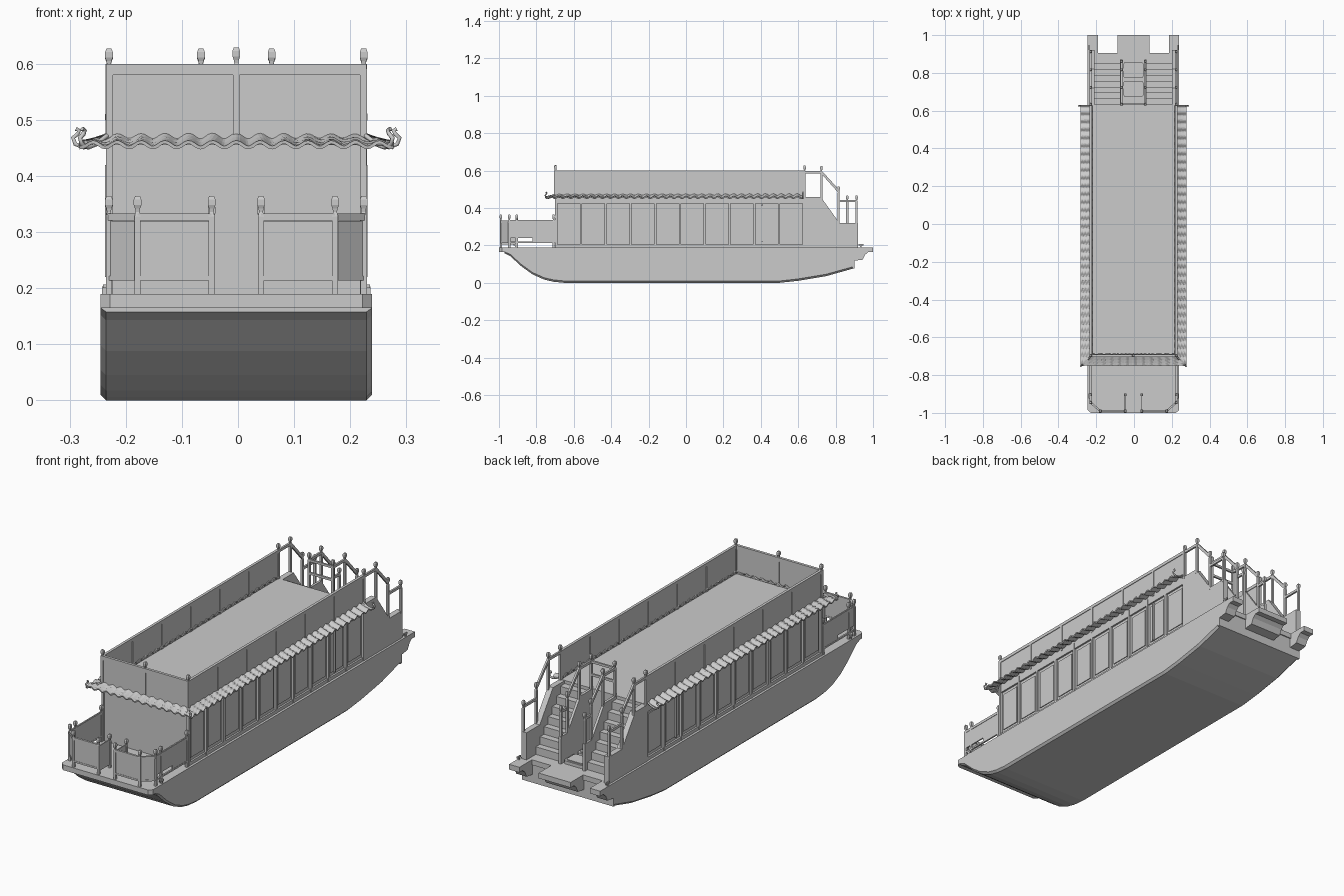
import bpy, bmesh, math
from mathutils import Vector, Matrix

if "Cube" in bpy.data.objects:
    bpy.data.objects.remove(bpy.data.objects["Cube"])

CX = -0.003          # the boat sits slightly off the x axis
parts = {}


def bm_of(name):
    return parts.setdefault(name, bmesh.new())


def loft(name, rings):
    bm = bm_of(name)
    vs = [[bm.verts.new(p) for p in r] for r in rings]
    n = len(vs[0])
    for a, b in zip(vs, vs[1:]):
        for i in range(n):
            bm.faces.new((a[i], a[(i + 1) % n], b[(i + 1) % n], b[i]))
    bm.faces.new(vs[0][::-1])
    bm.faces.new(vs[-1])


def extrude(name, pts, axis, a, b):
    put = (lambda p, t: (t, p[0], p[1])) if axis == 'x' else (lambda p, t: (p[0], p[1], t))
    loft(name, [[put(p, t) for p in pts] for t in (a, b)])


def box(name, x0, x1, y0, y1, z0, z1):
    extrude(name, [(x0, y0), (x1, y0), (x1, y1), (x0, y1)], 'z', z0, z1)


def beam(name, p, q, w, h):
    p, q = Vector(p), Vector(q)
    d = q - p
    m = Matrix.Translation((p + q) / 2) @ d.to_track_quat('Y', 'Z').to_matrix().to_4x4()
    bmesh.ops.create_cube(bm_of(name), size=1, matrix=m @ Matrix.Diagonal((w, d.length, h, 1)))


def post(name, x, y, z0, z1):
    prof = [(.0055, z0), (.0055, z1 - .036), (.0035, z1 - .028), (.0045, z1 - .022),
            (.0068, z1 - .016), (.0068, z1 - .006), (.0045, z1)]
    loft(name, [[(x + i * r, y + j * r, z) for i, j in ((-1, -1), (1, -1), (1, 1), (-1, 1))]
                for r, z in prof])


# Hull: lofted sections with a chamfered bilge
keel = [(-.97, .158), (-.94, .143), (-.88, .088), (-.82, .045), (-.76, .018), (-.71, .006),
        (-.65, 0), (.5, 0), (.6, .011), (.75, .036), (.9, .078)]
W, ch, top = .242, .010, .166
loft("hull", [[(-W, y, top), (-W, y, min(z + ch, .165)), (ch - W, y, z), (W - ch, y, z),
               (W, y, min(z + ch, .165)), (W, y, top)] for y, z in keel])
stern = [(.89, .076), (.9, .078), (.9, .118), (.945, .124), (.958, .15), (.975, .166), (.89, .166)]
for x0, x1 in ((-W, -.187), (-.085, .085), (.187, W)):
    extrude("stern_step", stern, 'x', x0, x1)

# Deck plate with two boarding slots at the stern
half = [(.225, -1), (.242, -.985), (.242, 1), (.187, 1), (.187, .905), (.085, .905), (.085, 1)]
extrude("deck", half + [(-x, y) for x, y in reversed(half)], 'z', .165, .19)

# Cabin body, upper deck and wall framing
box("cabin", -.222, .222, -.695, .63, .19, .452)
box("upper_deck", -.228, .228, -.695, .632, .45, .462)
for s in (-1, 1):
    for i in range(11):
        y = -.694 + i * .1323
        box("cabin_frame", s * .22, s * .232, y - .006, y + .006, .19, .455)
    for z0, z1 in ((.19, .206), (.425, .455)):
        box("cabin_frame", s * .22, s * .2305, -.7, .63, z0, z1)
    for i in range(10):
        y = -.694 + i * .1323
        box("window_panel", s * .22, s * .226, y + .018, y + .114, .222, .41)
    box("side_door", s * .22, s * .234, .405, .412, .22, .42)
    # Upper deck parapet on the sides
    box("parapet", s * .223, s * .230, -.7, .63, .455, .6)
    box("parapet_rail", s * .220, s * .233, -.7, .63, .585, .6)
    for i in range(7):
        y = -.694 + i * .2207
        box("parapet_rail", s * .220, s * .233, y - .006, y + .006, .455, .6)
    post("parapet_post", s * .227, -.698, .46, .627)

# Front parapet
box("parapet", -.23, .23, -.702, -.695, .455, .6)
box("parapet_rail", -.23, .23, -.705, -.692, .58, .6)
for x in (-.226, 0, .226):
    box("parapet_rail", x - .006, x + .006, -.705, -.692, .455, .6)
post("parapet_post", 0, -.698, .46, .629)


# Wavy tiled eave strips with mitred front corners
def eave(kind, s=1):
    bm = bm_of("tile_eave")
    n = 96 if kind == 'front' else 260
    rows = []
    for d in (-.012, .004, .02, .036, .05):
        row = []
        for i in range(n + 1):
            t = i / n
            if kind == 'front':
                a = (2 * t - 1) * (.23 + d)
                x, y = a, -.70 - d
            else:
                a = .625 + t * (-.70 - d - .625)
                x, y = s * (.23 + d), a
            z = .469 - .42 * d + 3 * max(d, 0) ** 2 + .005 * math.cos(2 * math.pi * a / .0425)
            row.append(bm.verts.new((x, y, z)))
        rows.append(row)
    for a, b in zip(rows, rows[1:]):
        for i in range(n):
            bm.faces.new((a[i], a[i + 1], b[i + 1], b[i]))


eave('front')
for s in (-1, 1):
    eave('side', s)


# Curled ridge ornaments at the eave ends
def curl(name, x, y, dx, dy):
    prof = [(-.05, .472), (-.025, .457), (-.005, .451), (.01, .457), (.014, .468),
            (.006, .475), (.003, .481), (.009, .484)]
    c = bpy.data.curves.new(name, 'CURVE')
    c.dimensions = '3D'
    c.bevel_depth = .0042
    c.bevel_resolution = 1
    c.use_fill_caps = True
    sp = c.splines.new('POLY')
    sp.points.add(len(prof) - 1)
    for p, (d, z) in zip(sp.points, prof):
        p.co = (x + dx * d + CX, y + dy * d, z, 1)
    bpy.context.collection.objects.link(bpy.data.objects.new(name, c))


for s in (-1, 1):
    curl("corner_curl", s * .268, -.742, s * .75, -.75)
    curl("rear_curl", s * .277, .625, s, 0)

# Bow railing: side runs, angled corners and a central open gate
for s in (-1, 1):
    P = [(s * .227, -.708), (s * .227, -.945), (s * .176, -.99), (s * .044, -.99), (s * .044, -.905)]
    for x, y in P[:4] + [(s * .227, -.905)]:
        post("bow_post", x, y, .19, .364)
    post("bow_post", *P[4], .19, .35)
    for a, b in zip(P[1:], P[2:4]):
        beam("bow_panel", (*a, .27), (*b, .27), .005, .1)
    for a, b in zip(P, P[1:4]):
        beam("bow_rail", (*a, .327), (*b, .327), .010, .013)
        beam("bow_rail", (*a, .218), (*b, .218), .008, .008)
    beam("gate_leaf", (*P[3], .265), (*P[4], .265), .005, .12)
    extrude("bow_side_panel", [(-.945, .24), (-.82, .24), (-.82, .215), (-.70, .215),
                               (-.70, .335), (-.945, .335)], 'x', s * .224, s * .230)

# Stern stairs, stair walls and their handrails
for s in (-1, 1):
    for i in range(7):
        y1 = .85 - i * .031
        box("stairs", s * .068, s * .222, .63, y1, .19, .19 + (i + 1) * .0365)
    for x0, x1, xr, ye in ((.205, .232, .227, .92), (.058, .07, .063, .87)):
        extrude("stair_wall", [(.63, .19), (.63, .46), (.72, .46), (.82, .32), (ye, .32), (ye, .19)],
                'x', s * x0, s * x1)
        x = s * xr
        ye -= .008
        for y, z0, z1 in ((.634, .45, .627), (.724, .44, .625), (.816, .31, .516), (ye, .31, .467)):
            post("stair_post", x, y, z0, z1)
        beam("handrail", (x, .634, .592), (x, .724, .592), .009, .013)
        beam("handrail", (x, .724, .592), (x, .816, .49), .009, .013)
        beam("handrail", (x, .816, .438), (x, ye, .438), .009, .012)

# Rail closing the upper deck between the two flights
for z in (.592, .53):
    beam("rear_rail", (-.063, .634, z), (.063, .634, z), .009, .011)


# Two rounded hatches on the stern deck
def rounded(w, h, r, cy):
    pts = []
    for k, (i, j) in enumerate(((1, 1), (-1, 1), (-1, -1), (1, -1))):
        for m in range(5):
            a = math.pi / 2 * (k + m / 4)
            pts.append((i * (w - r) + r * math.cos(a), cy + j * (h - r) + r * math.sin(a)))
    return pts


for y in (.715, .815):
    extrude("hatch_base", rounded(.054, .042, .014, y), 'z', .188, .205)
    extrude("hatch_lid", rounded(.045, .034, .012, y), 'z', .2, .21)

# Mooring cleats
for s in (-1, 1):
    for y in (-.91, .935):
        box("cleat", s * .231, s * .239, y - .004, y + .004, .188, .203)
        box("cleat", s * .232, s * .238, y - .013, y + .013, .2, .207)

# Turn every collected part into an object
for name, bm in parts.items():
    bmesh.ops.recalc_face_normals(bm, faces=bm.faces)
    me = bpy.data.meshes.new(name)
    bm.to_mesh(me)
    bm.free()
    ob = bpy.data.objects.new(name, me)
    ob.location.x = CX
    bpy.context.collection.objects.link(ob)
    if name == "tile_eave":
        mod = ob.modifiers.new("thickness", 'SOLIDIFY')
        mod.thickness = .006
        mod.offset = 0
